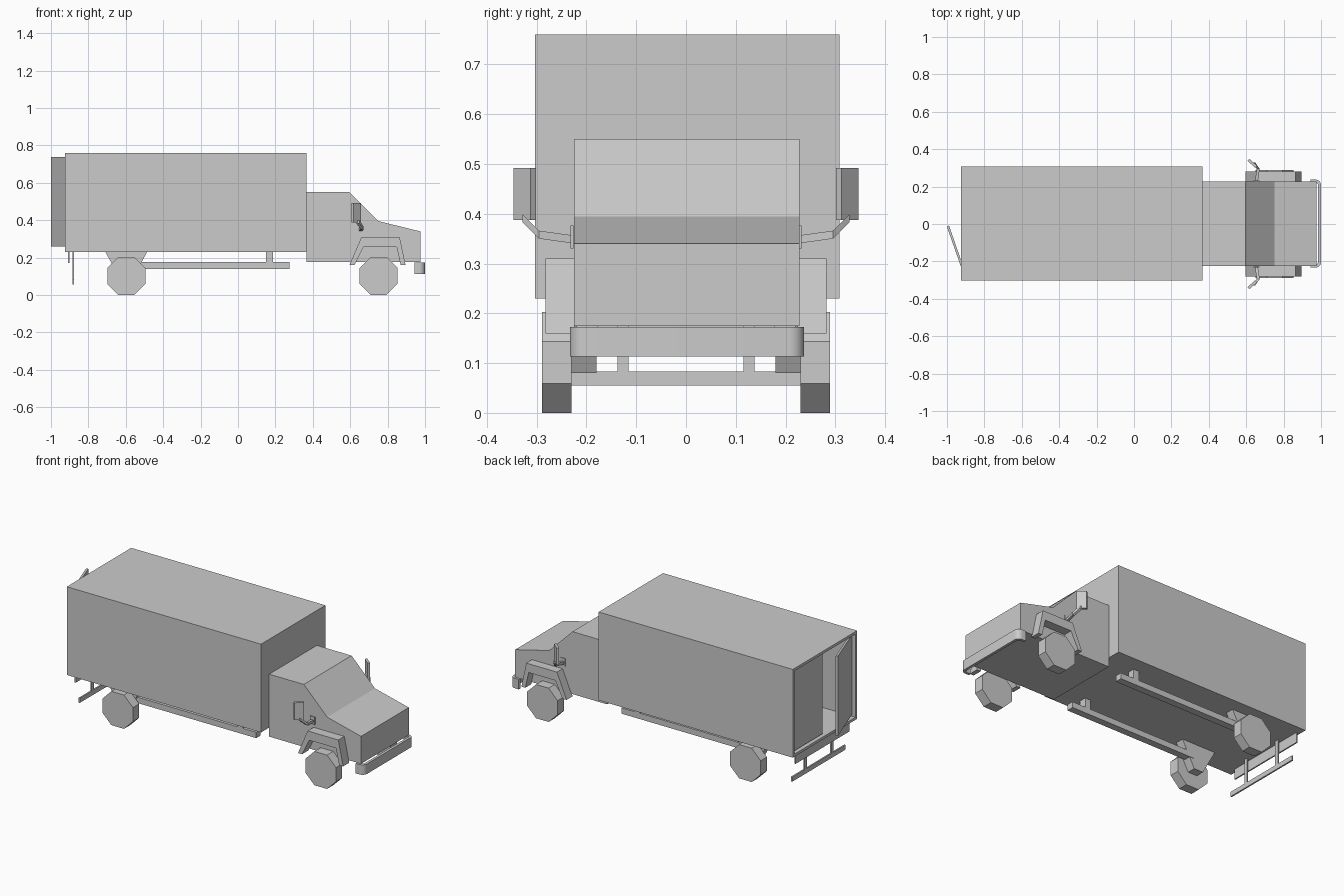
import bpy, bmesh, math
from mathutils import Vector

if "Cube" in bpy.data.objects:
    bpy.data.objects.remove(bpy.data.objects["Cube"])


def finish(name, bm, mirror=False):
    bmesh.ops.recalc_face_normals(bm, faces=bm.faces)
    me = bpy.data.meshes.new(name)
    bm.to_mesh(me)
    bm.free()
    ob = bpy.data.objects.new(name, me)
    bpy.context.collection.objects.link(ob)
    if mirror:
        m = ob.modifiers.new("Mirror", 'MIRROR')
        m.use_axis = (False, True, False)
        m.use_mirror_merge = False
    return ob


def prism(name, pts, lo, hi, axis='y', mirror=False):
    """Extrude an outline along y (points are x,z) or along z (points are x,y)."""
    bm = bmesh.new()
    place = (lambda p, t: (p[0], t, p[1])) if axis == 'y' else (lambda p, t: (p[0], p[1], t))
    a = [bm.verts.new(place(p, lo)) for p in pts]
    b = [bm.verts.new(place(p, hi)) for p in pts]
    bm.faces.new(a)
    bm.faces.new(b)
    for i in range(len(pts)):
        j = (i + 1) % len(pts)
        bm.faces.new((a[i], a[j], b[j], b[i]))
    return finish(name, bm, mirror)


def box(name, x, y, z, mirror=False):
    return prism(name, [(x[0], z[0]), (x[1], z[0]), (x[1], z[1]), (x[0], z[1])],
                 y[0], y[1], mirror=mirror)


# Cargo box, hollow and open at the rear
cargo = box("cargo_box", (-0.925, 0.365), (-0.303, 0.308), (0.23, 0.76))
bm = bmesh.new()
bm.from_mesh(cargo.data)
rear = [f for f in bm.faces if f.normal.x < -0.9]
bmesh.ops.inset_region(bm, faces=rear, thickness=0.022)
ext = bmesh.ops.extrude_discrete_faces(bm, faces=rear)
bmesh.ops.translate(bm, verts=ext['faces'][0].verts, vec=(1.265, 0, 0))
bm.to_mesh(cargo.data)
bm.free()

# Rear doors: one shut, one ajar
box("closed_rear_door", (-0.912, -0.900), (0.005, 0.284), (0.255, 0.737))
prism("open_rear_door", [(-0.909, -0.275), (-1.0, -0.015), (-0.989, -0.008), (-0.898, -0.271)],
      0.26, 0.738, 'z')

# Cab and hood
prism("cab", [(0.365, 0.175), (0.365, 0.55), (0.595, 0.55), (0.75, 0.395),
              (0.975, 0.34), (0.975, 0.175)], -0.225, 0.228)

# Front bumper, wrapped round the corners
outer, inner = [], []
for side in (-1, 1):
    steps = range(7) if side < 0 else range(6, -1, -1)
    for lst, r in ((outer, 0.03), (inner, 0.014)):
        arc = [(0.97 + r * math.sin(k * math.pi / 12),
                0.002 + side * (0.2055 + r * math.cos(k * math.pi / 12))) for k in steps]
        end = [(0.945, 0.002 + side * (0.2055 + r))]
        lst += end + arc if side < 0 else arc + end
bumper = prism("front_bumper", outer + inner[::-1], 0.113, 0.173, 'z')
bpy.context.view_layer.objects.active = bumper
bumper.select_set(True)
bpy.ops.object.shade_smooth_by_angle(angle=math.radians(30))
bumper.select_set(False)

# Eight-sided wheels
for name, cx in (("front_wheels", 0.752), ("rear_wheels", -0.597)):
    r = 0.1015 / math.cos(math.pi / 8)
    pts = [(cx + r * math.cos((k + 0.5) * math.pi / 4),
            0.1015 + r * math.sin((k + 0.5) * math.pi / 4)) for k in range(8)]
    prism(name, pts, 0.23, 0.289, mirror=True)

# Front fenders
prism("front_fenders", [(0.596, 0.16), (0.66, 0.31), (0.864, 0.31), (0.896, 0.16),
                        (0.87, 0.16), (0.848, 0.257), (0.671, 0.257), (0.623, 0.16)],
      0.224, 0.282, mirror=True)

# Chassis: rear hangers, side rails and rail posts
prism("rear_hangers", [(-0.71, 0.232), (-0.485, 0.232), (-0.567, 0.08), (-0.627, 0.08)],
      0.18, 0.231, mirror=True)
box("side_rails", (-0.56, 0.275), (0.178, 0.22), (0.14, 0.175), True)
box("rail_posts", (0.15, 0.187), (0.178, 0.22), (0.17, 0.232), True)

# Rear underride guard
box("rear_plate", (-0.91, -0.902), (-0.25, 0.26), (0.17, 0.232))
box("guard_posts", (-0.884, -0.877), (0.116, 0.138), (0.08, 0.232), True)
box("guard_bar", (-0.885, -0.876), (-0.25, 0.255), (0.055, 0.083))

# Side mirrors with base plate and bent arm
prism("mirrors", [(0.606, 0.338), (0.618, 0.347), (0.657, 0.312), (0.648, 0.301)],
      0.388, 0.492, 'z', True)
box("mirror_bases", (0.64, 0.672), (0.226, 0.232), (0.33, 0.376), True)
bm = bmesh.new()
rings = []
for x, y, z in ((0.655, 0.23, 0.349), (0.664, 0.295, 0.358), (0.641, 0.328, 0.391)):
    rings.append([bm.verts.new(Vector((x + dx, y, z + dz)))
                  for dx, dz in ((-0.008, -0.008), (0.008, -0.008), (0.008, 0.008), (-0.008, 0.008))])
for a, b in zip(rings, rings[1:]):
    for i in range(4):
        bm.faces.new((a[i], a[(i + 1) % 4], b[(i + 1) % 4], b[i]))
bm.faces.new(rings[0])
bm.faces.new(rings[-1])
finish("mirror_arms", bm, True)
